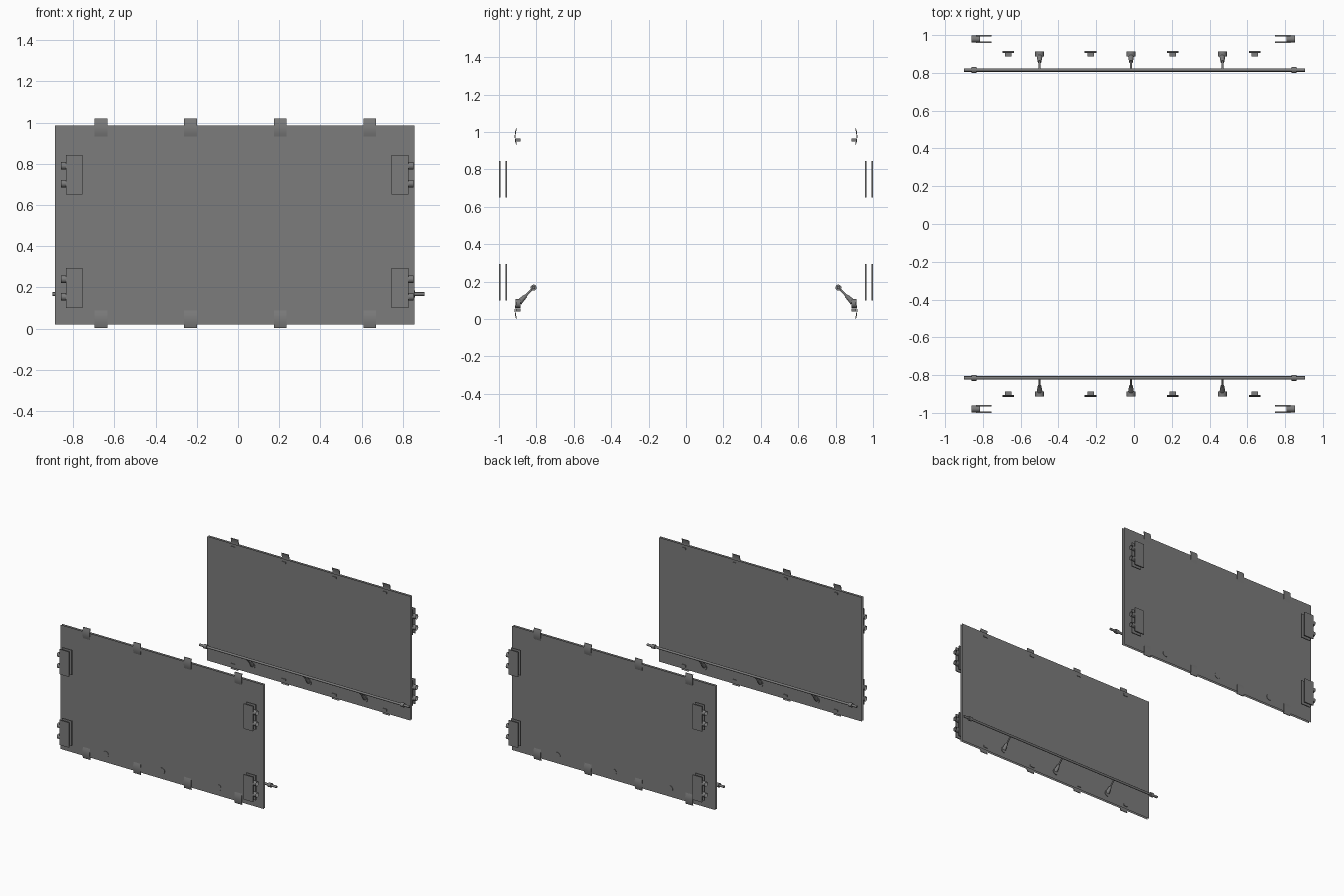
import bpy, bmesh, math
from mathutils import Vector

if "Cube" in bpy.data.objects:
    bpy.data.objects.remove(bpy.data.objects["Cube"])

grey = bpy.data.materials.new("steel grey")
grey.use_nodes = True
grey.diffuse_color = (0.2, 0.2, 0.2, 1)
grey.node_tree.nodes["Principled BSDF"].inputs["Base Color"].default_value = (0.2, 0.2, 0.2, 1)


def finish(bm, name, smooth=False):
    """Turn a bmesh into a named object in the shared colour."""
    mesh = bpy.data.meshes.new(name)
    bm.to_mesh(mesh)
    bm.free()
    mesh.materials.append(grey)
    obj = bpy.data.objects.new(name, mesh)
    bpy.context.collection.objects.link(obj)
    if smooth:
        bpy.ops.object.select_all(action='DESELECT')
        obj.select_set(True)
        bpy.context.view_layer.objects.active = obj
        bpy.ops.object.shade_smooth_by_angle()
    return obj


def box(name, xs, ys, zs):
    bm = bmesh.new()
    bmesh.ops.create_cube(bm, size=1)
    for v in bm.verts:
        v.co = [(a + b) / 2 + c * abs(b - a) for c, (a, b) in zip(v.co, (xs, ys, zs))]
    return finish(bm, name)


def sheet(name, xs, y, zs):
    bm = bmesh.new()
    corners = [(xs[0], zs[0]), (xs[1], zs[0]), (xs[1], zs[1]), (xs[0], zs[1])]
    face = bm.faces.new([bm.verts.new((x, y, z)) for x, z in corners])
    return finish(bm, name)


def rod(name, start, end, r1, r2=None, caps=True, sides=16):
    a, b = Vector(start), Vector(end)
    bm = bmesh.new()
    bmesh.ops.create_cone(bm, cap_ends=caps, segments=sides, radius1=r1,
                          radius2=r2 or r1, depth=(b - a).length)
    turn = (b - a).to_track_quat('Z', 'Y')
    for v in bm.verts:
        v.co = turn @ v.co + (a + b) / 2
    return finish(bm, name, True)


def clip(name, x, z, s):
    """Shallow curved clip plate extruded along x."""
    bm = bmesh.new()
    outer, inner = [], []
    for i in range(7):
        t = i / 3 - 1
        y = 0.909 + 0.007 * (1 - t * t)
        outer.append((y, z + 0.043 * t))
        inner.append((y - 0.005, z + 0.043 * t))
    face = bm.faces.new([bm.verts.new((x - 0.031, s * y, h)) for y, h in outer + inner[::-1]])
    new = bmesh.ops.extrude_face_region(bm, geom=[face])["geom"]
    bmesh.ops.translate(bm, vec=(0.062, 0, 0),
                        verts=[g for g in new if isinstance(g, bmesh.types.BMVert)])
    bmesh.ops.recalc_face_normals(bm, faces=bm.faces)
    return finish(bm, name, True)


for side, s in (("front", -1), ("back", 1)):
    # Door panel: an outer and an inner skin
    for skin, y in (("outer", 0.909), ("inner", 0.891)):
        sheet(f"{side}_panel_{skin}", (-0.889, 0.858), s * y, (0.02, 0.985))

    # Edge clips with a tab through the panel
    for i in range(4):
        x = -0.665 + 0.435 * i
        for level, z, tab in (("lower", 0.045, 0.047), ("upper", 0.976, 0.957)):
            clip(f"{side}_{level}_clip_{i}", x, z, s)
            box(f"{side}_{level}_clip_tab_{i}", (x - 0.017, x + 0.017),
                (s * 0.886, s * 0.91), (tab - 0.008, tab + 0.008))

    # Hinges: two plates with open knuckle tubes
    for hand, h in (("right", -1), ("left", 1)):
        for level, z in (("lower", 0.197), ("upper", 0.747)):
            xs = [-0.004 + h * 0.75, -0.004 + h * 0.832]
            for layer, y in (("outer", 0.996), ("inner", 0.962)):
                box(f"{side}_{hand}_{level}_hinge_{layer}", xs,
                    (s * (y - 0.004), s * (y + 0.004)), (z - 0.097, z + 0.097))
            for k in (-1, 1):
                zk = z + k * 0.043
                rod(f"{side}_{hand}_{level}_knuckle_{'low' if k < 0 else 'high'}",
                    (h * 0.812 - 0.004, s * 0.979, zk), (h * 0.856 - 0.004, s * 0.979, zk),
                    0.018, caps=False)

    # Latch rod with end collars
    bar_y, bar_z = s * 0.815, 0.168
    rod(f"{side}_latch_rod", (-0.9, bar_y, bar_z), (0.905, bar_y, bar_z), 0.009)
    for hand, x in (("right", -0.847), ("left", 0.847)):
        rod(f"{side}_{hand}_rod_collar", (x - 0.013, bar_y, bar_z),
            (x + 0.013, bar_y, bar_z), 0.016)

    # Slanted arms holding the rod
    for i in range(3):
        x = -0.5 + 0.484 * i
        rod(f"{side}_arm_{i}", (x, bar_y, bar_z), (x, s * 0.868, 0.113), 0.006)
        rod(f"{side}_arm_socket_{i}", (x, s * 0.858, 0.124), (x, s * 0.892, 0.089), 0.01, 0.016)
        rod(f"{side}_arm_base_{i}", (x, s * 0.886, 0.083), (x, s * 0.912, 0.083), 0.024)
